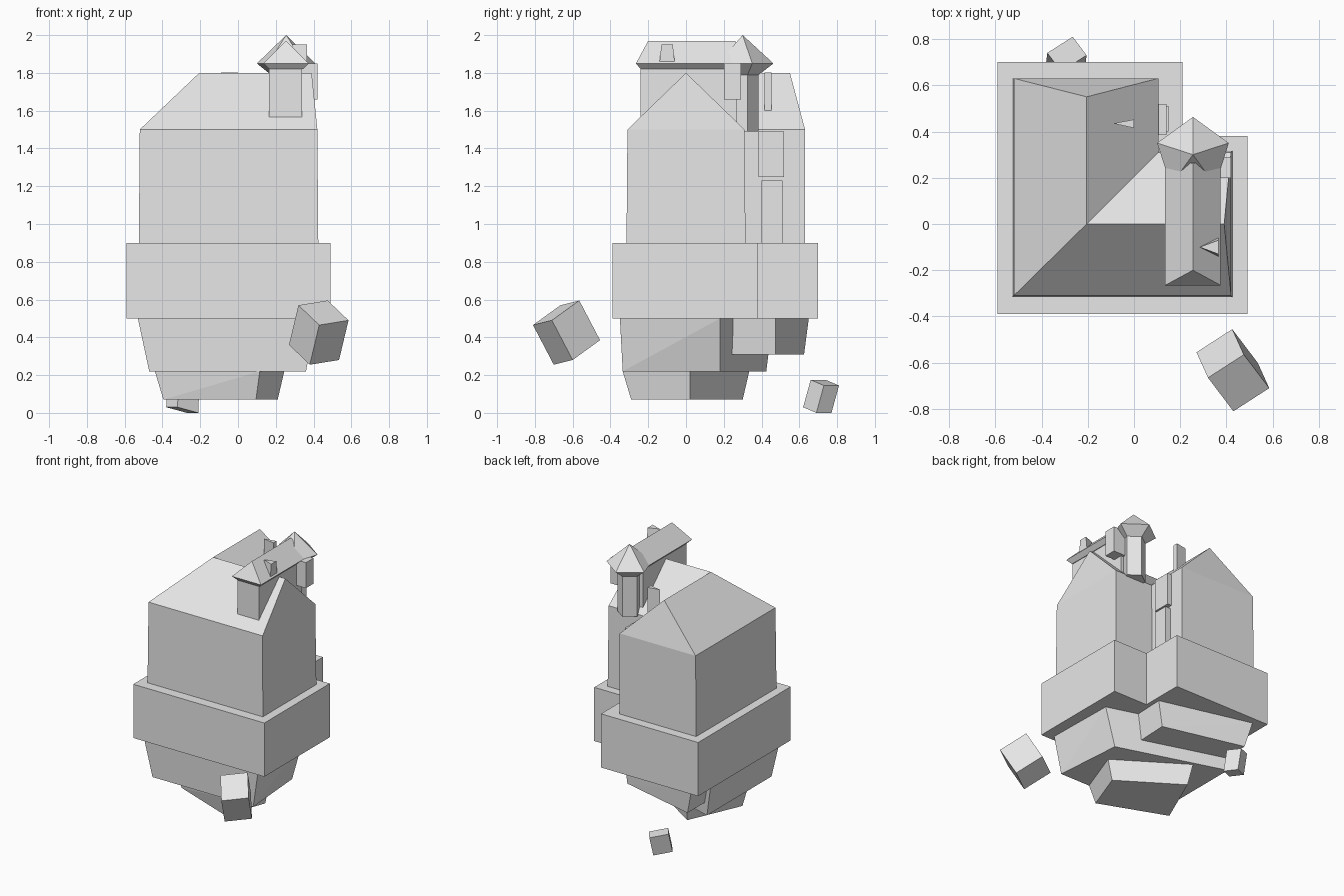
import bpy, bmesh, math
from mathutils import Vector, Matrix

if "Cube" in bpy.data.objects:
    bpy.data.objects.remove(bpy.data.objects["Cube"], do_unlink=True)

grey = bpy.data.materials.new("plain_grey")
grey.use_nodes = True
grey.diffuse_color = (0.8, 0.8, 0.8, 1)
grey.node_tree.nodes["Principled BSDF"].inputs["Base Color"].default_value = grey.diffuse_color


def finish(name, bm):
    bmesh.ops.recalc_face_normals(bm, faces=bm.faces)
    mesh = bpy.data.meshes.new(name)
    bm.to_mesh(mesh)
    bm.free()
    mesh.materials.append(grey)
    obj = bpy.data.objects.new(name, mesh)
    bpy.context.collection.objects.link(obj)
    return obj


def rect(x0, x1, y0, y1):
    return [(x0, y0), (x1, y0), (x1, y1), (x0, y1)]


def at(z, outline):
    return [(x, y, z) for x, y in outline]


def hull(name, points):
    """Flat-faced convex block around the given corners."""
    bm = bmesh.new()
    for p in points:
        bm.verts.new(p)
    bmesh.ops.convex_hull(bm, input=bm.verts)
    bmesh.ops.dissolve_limit(bm, angle_limit=math.radians(1), verts=bm.verts, edges=bm.edges)
    return finish(name, bm)


def block(name, outline, z0, z1):
    return hull(name, at(z0, outline) + at(z1, outline))


def tilted_box(name, corner, *edges):
    points = [Vector(corner)]
    for e in edges:
        points += [p + Vector(e) for p in points]
    return hull(name, points)


def pentagon_part(name, r_low, r_high, z0, z1):
    bm = bmesh.new()
    place = Matrix.Translation((0.255, 0.3, (z0 + z1) / 2))
    bmesh.ops.create_cone(bm, cap_ends=True, segments=5, radius1=r_low, radius2=r_high,
                          depth=z1 - z0, matrix=place)
    # Turn one corner to the back
    corner = max(bm.verts, key=lambda v: (v.co.xy - Vector((0.255, 0.3))).length)
    angle = math.pi / 2 - math.atan2(corner.co.y - 0.3, corner.co.x - 0.255)
    bmesh.ops.rotate(bm, verts=bm.verts, cent=(0.255, 0.3, 0), matrix=Matrix.Rotation(angle, 3, 'Z'))
    return finish(name, bm)


# L-shaped slab under the house
bm = bmesh.new()
plan = [(-0.59, -0.39), (0.49, -0.39), (0.49, 0.38), (0.21, 0.38), (0.21, 0.70), (-0.59, 0.70)]
floor = bm.faces.new([bm.verts.new(p) for p in at(0.5, plan)])
top = bmesh.ops.extrude_face_region(bm, geom=[floor])["geom"]
bmesh.ops.translate(bm, vec=(0, 0, 0.4), verts=[v for v in top if isinstance(v, bmesh.types.BMVert)])
finish("slab", bm)

# Two house wings with pitched roofs
hull("front_wing", at(0.9, rect(-0.525, 0.425, -0.315, 0.315))
     + at(1.5, rect(-0.52, 0.42, -0.31, 0.31)) + at(1.8, [(-0.205, 0), (0.39, 0)]))
hull("back_wing", at(0.9, rect(-0.525, 0.105, 0, 0.63))
     + at(1.5, rect(-0.52, 0.105, 0, 0.63)) + at(1.8, [(-0.205, 0), (-0.205, 0.55)]))

# Doorway and bay in the inner corner
block("door_block", rect(0.05, 0.15, 0.40, 0.51), 0.9, 1.23)
block("corner_bay", rect(0.05, 0.14, 0.385, 0.52), 1.25, 1.49)

# Roof-top gallery with hipped roof
block("gallery", rect(0.165, 0.34, -0.24, 0.27), 1.5, 1.83)
hull("gallery_roof", at(1.82, rect(0.165, 0.345, -0.24, 0.27))
     + at(1.85, rect(0.135, 0.375, -0.265, 0.3)) + at(1.97, [(0.255, -0.2), (0.255, 0.26)]))
block("gallery_bay", rect(0.3, 0.42, 0.2, 0.29), 1.66, 1.85)

# Wedge dormers
block("back_dormer", [(-0.09, 0.435), (0, 0.415), (0, 0.452)], 1.57, 1.803)
hull("gallery_dormer", at(1.86, [(0.285, -0.1), (0.365, -0.14), (0.365, -0.06)])
     + at(1.95, [(0.285, -0.1), (0.365, -0.13), (0.365, -0.07)]))

# Five-sided turret
pentagon_part("turret_column", 0.085, 0.085, 1.49, 1.8)
pentagon_part("turret_skirt", 0.085, 0.163, 1.79, 1.85)
pentagon_part("turret_roof", 0.163, 0, 1.85, 2.0)

# Rock layers below the slab
hull("rock_middle", at(0.5, [(-0.53, -0.35), (0.41, -0.35), (0.40, 0.18), (-0.53, 0.46)])
     + at(0.22, [(-0.47, -0.335), (0.36, -0.335), (0.32, 0.18), (-0.47, 0.425)]))
hull("rock_back", at(0.5, [(-0.5, 0.24), (0.17, 0.24), (0.18, 0.475), (-0.5, 0.65)])
     + at(0.31, [(-0.45, 0.24), (0.14, 0.24), (0.15, 0.475), (-0.45, 0.625)]))
hull("rock_bottom", at(0.22, [(-0.44, -0.1), (0.115, -0.335), (0.245, 0.02), (-0.24, 0.335)])
     + at(0.07, [(-0.395, -0.1), (0.095, -0.29), (0.21, 0.02), (-0.22, 0.3)]))

# Loose floating stones
tilted_box("front_stone", (0.43, -0.81, 0.465),
           (-0.11, 0.145, 0.105), (0.155, 0.1, 0.025), (-0.05, 0.11, -0.21))
tilted_box("back_stone", (-0.375, 0.74, 0.175),
           (0.11, 0.07, -0.03), (0.06, -0.08, 0), (-0.005, -0.04, -0.145))
